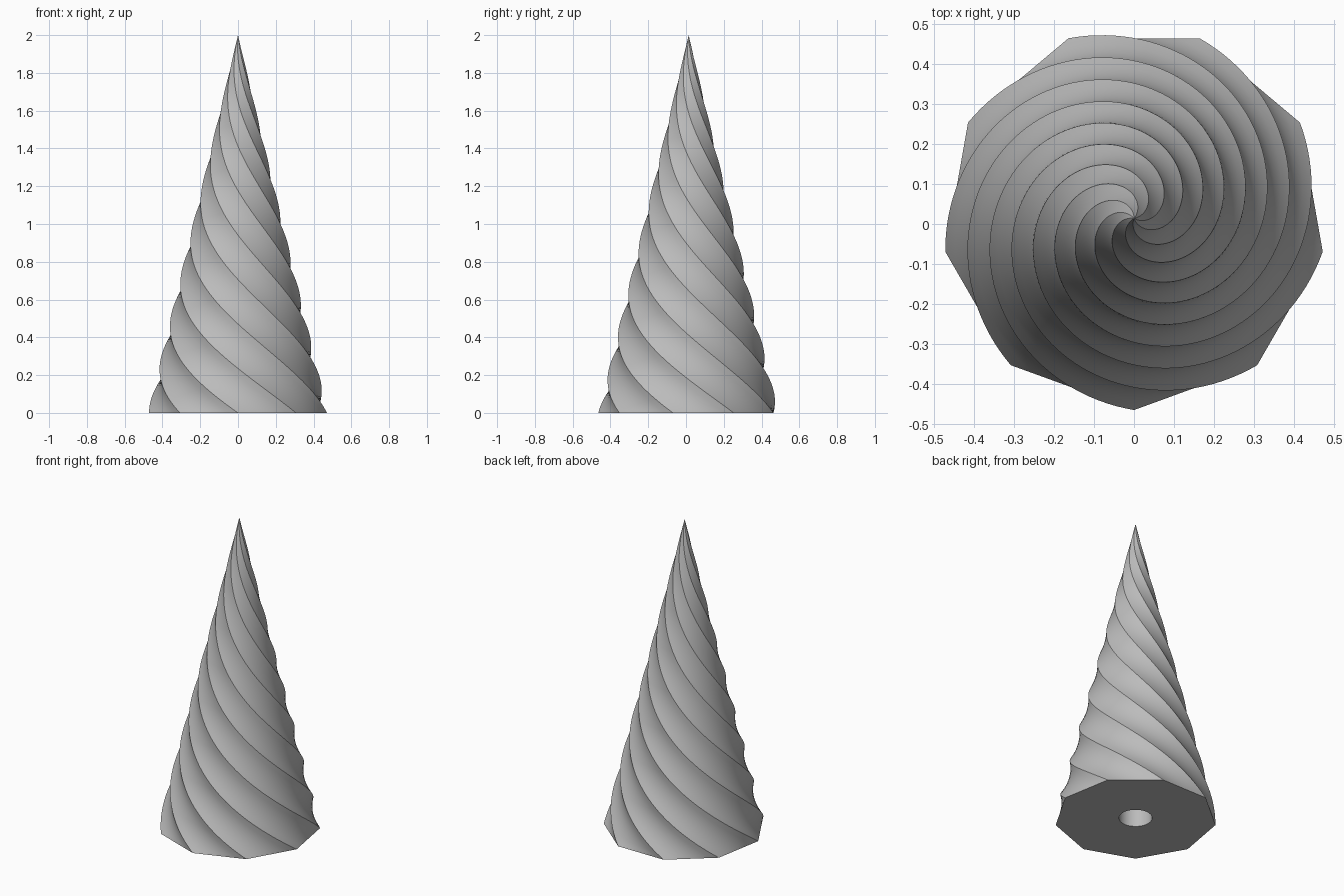
import bpy, bmesh, math

SIDES, STEPS, LAYERS = 9, 6, 120
RADIUS, HEIGHT, TWIST = 0.478, 2.0, math.radians(340)
CENTER_Y = 0.014
HOLE_RADIUS, HOLE_DEPTH, HOLE_SIDES = 0.098, 0.4, 54

if "Cube" in bpy.data.objects:
    bpy.data.objects.remove(bpy.data.objects["Cube"])

grey = bpy.data.materials.new("grey")
grey.use_nodes = True
colour = (0.5, 0.5, 0.5, 1)
grey.diffuse_color = colour
grey.node_tree.nodes["Principled BSDF"].inputs["Base Color"].default_value = colour


def corner(i):
    a = -math.pi / 2 + math.tau * i / SIDES
    return math.cos(a), math.sin(a)


def section(bm, z):
    """Nine-sided ring, shrinking and turning clockwise with height."""
    t = z / HEIGHT
    r, turn = RADIUS * (1 - t), -TWIST * t
    ring = []
    for i in range(SIDES):
        (ax, ay), (bx, by) = corner(i), corner(i + 1)
        for k in range(STEPS):
            f = k / STEPS
            x, y = ax + (bx - ax) * f, ay + (by - ay) * f
            ring.append(bm.verts.new((
                r * (x * math.cos(turn) - y * math.sin(turn)),
                r * (x * math.sin(turn) + y * math.cos(turn)) + CENTER_Y, z)))
    return ring


def circle(bm, z):
    angles = [-math.pi / 2 + math.tau * i / HOLE_SIDES for i in range(HOLE_SIDES)]
    return [bm.verts.new((HOLE_RADIUS * math.cos(a),
                          HOLE_RADIUS * math.sin(a) + CENTER_Y, z)) for a in angles]


def bridge(bm, low, high):
    n = len(low)
    for i in range(n):
        j = (i + 1) % n
        bm.faces.new((low[i], low[j], high[j], high[i]))


bm = bmesh.new()

# Twisted tapering sides, closed at the tip
rings = [section(bm, HEIGHT * i / LAYERS) for i in range(LAYERS)]
for low, high in zip(rings, rings[1:]):
    bridge(bm, low, high)
tip = bm.verts.new((0, CENTER_Y, HEIGHT))
for i, v in enumerate(rings[-1]):
    bm.faces.new((v, rings[-1][(i + 1) % len(rings[-1])], tip))

# Underside with a round blind socket
mouth, roof = circle(bm, 0), circle(bm, HOLE_DEPTH)
bridge(bm, mouth, rings[0])
bridge(bm, roof, mouth)
bm.faces.new(roof)
bmesh.ops.recalc_face_normals(bm, faces=bm.faces[:])

mesh = bpy.data.meshes.new("twisted_cone")
bm.to_mesh(mesh)
bm.free()
mesh.materials.append(grey)
cone = bpy.data.objects.new("twisted_cone", mesh)
bpy.context.collection.objects.link(cone)

# Smooth flanks with crisp spiral ridges
bpy.ops.object.select_all(action="DESELECT")
cone.select_set(True)
bpy.context.view_layer.objects.active = cone
bpy.ops.object.shade_smooth_by_angle(angle=math.radians(20))
